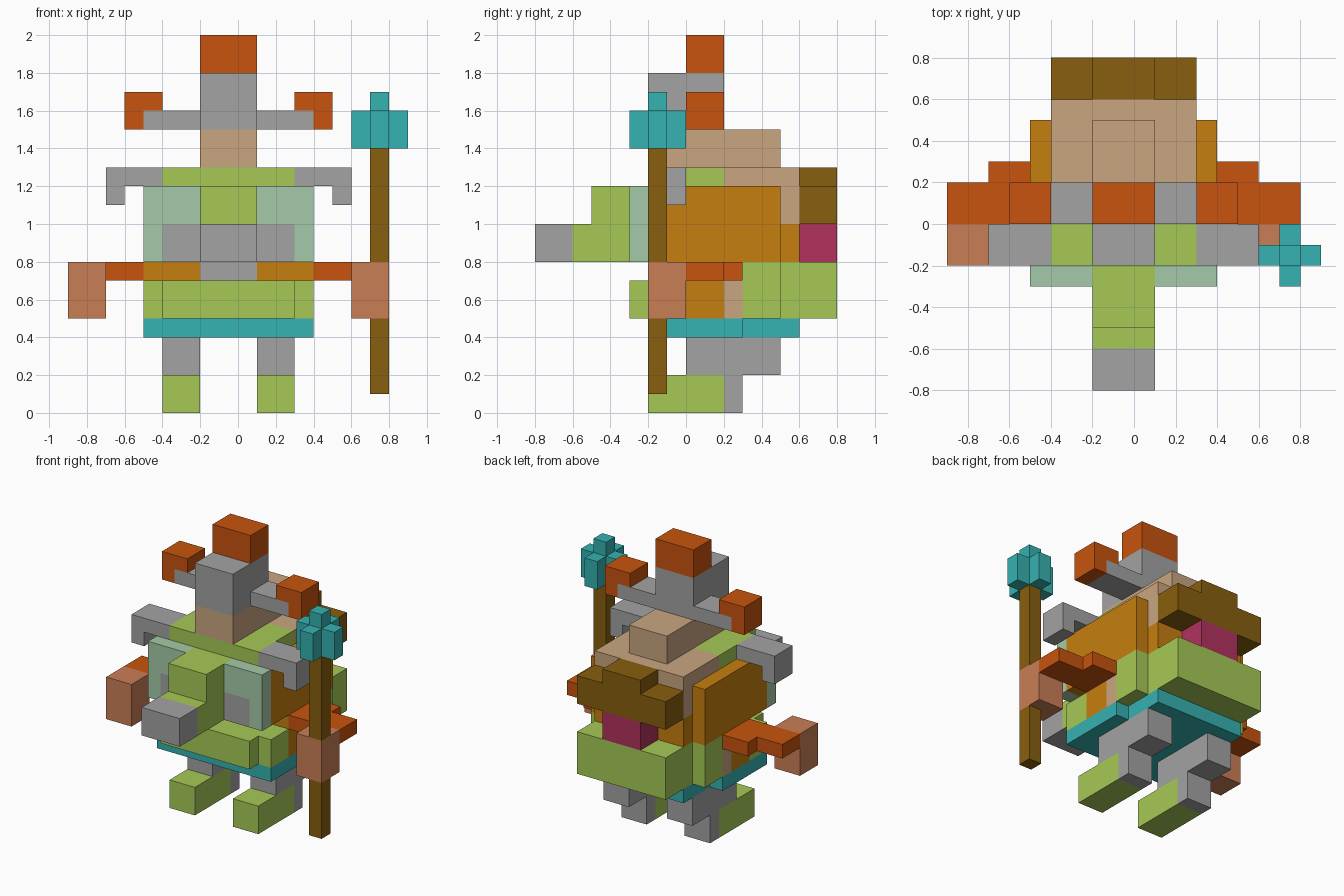
import bpy
import bmesh
from mathutils import Matrix, Vector

cube = bpy.data.objects.get("Cube")
if cube:
    bpy.data.objects.remove(cube, do_unlink=True)

UNIT = 0.1          # edge of one block
MIRROR_X = -1       # mirrored x = MIRROR_X - x, in blocks


def material(name, red, green, blue):
    """Flat material from display colour values."""
    linear = [((c / 255 + 0.055) / 1.055) ** 2.4 for c in (red, green, blue)] + [1]
    mat = bpy.data.materials.new(name)
    mat.use_nodes = True
    mat.diffuse_color = linear
    mat.node_tree.nodes["Principled BSDF"].inputs["Base Color"].default_value = linear
    return mat


orange = material("orange", 200, 84, 14)
grey = material("grey", 163, 163, 163)
tan = material("tan", 201, 166, 128)
green = material("leaf green", 166, 201, 86)
pale = material("pale green", 165, 202, 168)
ochre = material("ochre", 198, 126, 14)
brown = material("brown", 136, 95, 14)
teal = material("teal", 54, 178, 178)
pink = material("dark pink", 178, 50, 95)
clay = material("clay", 201, 126, 86)


def part(name, mat, *boxes):
    """One object from boxes, each given as x, y and z ranges in blocks."""
    bm = bmesh.new()
    for ranges in boxes:
        low = Vector([r[0] for r in ranges]) * UNIT
        high = Vector([r[1] for r in ranges]) * UNIT
        place = Matrix.Translation((low + high) / 2) @ Matrix.Diagonal((*(high - low), 1))
        bmesh.ops.create_cube(bm, size=1, matrix=place)
    mesh = bpy.data.meshes.new(name)
    bm.to_mesh(mesh)
    bm.free()
    mesh.materials.append(mat)
    obj = bpy.data.objects.new(name, mesh)
    bpy.context.collection.objects.link(obj)
    return obj


def pair(name, mat, *boxes):
    """The same part on the left and mirrored to the right."""
    part("left_" + name, mat, *boxes)
    flipped = [((MIRROR_X - x[1], MIRROR_X - x[0]), y, z) for x, y, z in boxes]
    part("right_" + name, mat, *flipped)


centre, torso, full = (-2, 1), (-4, 3), (-5, 4)

# Legs and feet
pair("foot", green, ((1, 3), (-2, 2), (0, 2)))
pair("leg", grey, ((1, 3), (0, 5), (2, 4)), ((1, 3), (2, 3), (0, 2)))

# Hips and lower body
part("belt", teal, (full, (-2, 3), (4, 5)), (torso, (3, 6), (4, 5)))
part("front_skirt", green, (torso, (-3, -2), (5, 7)), (full, (-2, 0), (5, 7)))
part("waist", ochre, (full, (0, 2), (5, 7)), (full, (2, 3), (7, 8)))
pair("waist_side", ochre, ((1, 4), (0, 2), (7, 8)))
part("buckle", grey, (centre, (0, 2), (7, 8)))
part("waist_band", tan, (full, (2, 3), (5, 7)))
part("back_skirt", green, (full, (3, 5), (5, 8)), (torso, (5, 8), (5, 8)))

# Upper body
part("trunk", ochre, (full, (-2, 5), (8, 12)), (torso, (5, 6), (8, 10)))
part("chest_top", green, (torso, (-2, 2), (12, 13)))
part("upper_back", tan, (torso, (2, 5), (12, 13)), (torso, (5, 6), (10, 13)))
pair("chest_panel", pale, ((1, 4), (-3, -2), (10, 12)), ((3, 4), (-3, -2), (8, 10)))
pair("chest_patch", grey, ((1, 3), (-3, -2), (8, 10)))

# Front snout
part("snout", green, (centre, (-5, -2), (10, 12)), (centre, (-6, -2), (8, 10)))
part("snout_tip", grey, (centre, (-8, -6), (8, 10)))

# Back bundle
part("bedroll", brown, (torso, (6, 8), (10, 12)), (centre, (6, 8), (12, 13)))
part("back_pouch", pink, (centre, (6, 8), (8, 10)))

# Arms and shoulders
pair("shoulder_spike", grey, ((3, 6), (-2, 0), (12, 13)), ((5, 6), (-2, 0), (11, 12)))
pair("sleeve", orange, ((4, 8), (0, 2), (7, 8)), ((4, 6), (2, 3), (7, 8)))
pair("hand", clay, ((6, 8), (-2, 0), (5, 8)))

# Head and headdress
part("head", tan, (centre, (-2, 5), (13, 15)))
part("helmet", grey, (centre, (-2, 2), (15, 18)))
pair("helmet_arm", grey, ((1, 4), (0, 2), (15, 16)))
pair("helmet_tuft", orange, ((4, 5), (0, 2), (15, 16)), ((3, 5), (0, 2), (16, 17)))
part("crest", orange, (centre, (0, 2), (18, 20)))

# Staff, split around the hand
part("staff_pole", brown, ((7, 8), (-2, -1), (1, 5)), ((7, 8), (-2, -1), (8, 14)))
part("staff_crystal", teal,
     ((6, 9), (-2, -1), (14, 16)),
     ((7, 8), (-3, 0), (14, 16)),
     ((7, 8), (-2, -1), (16, 17)))
